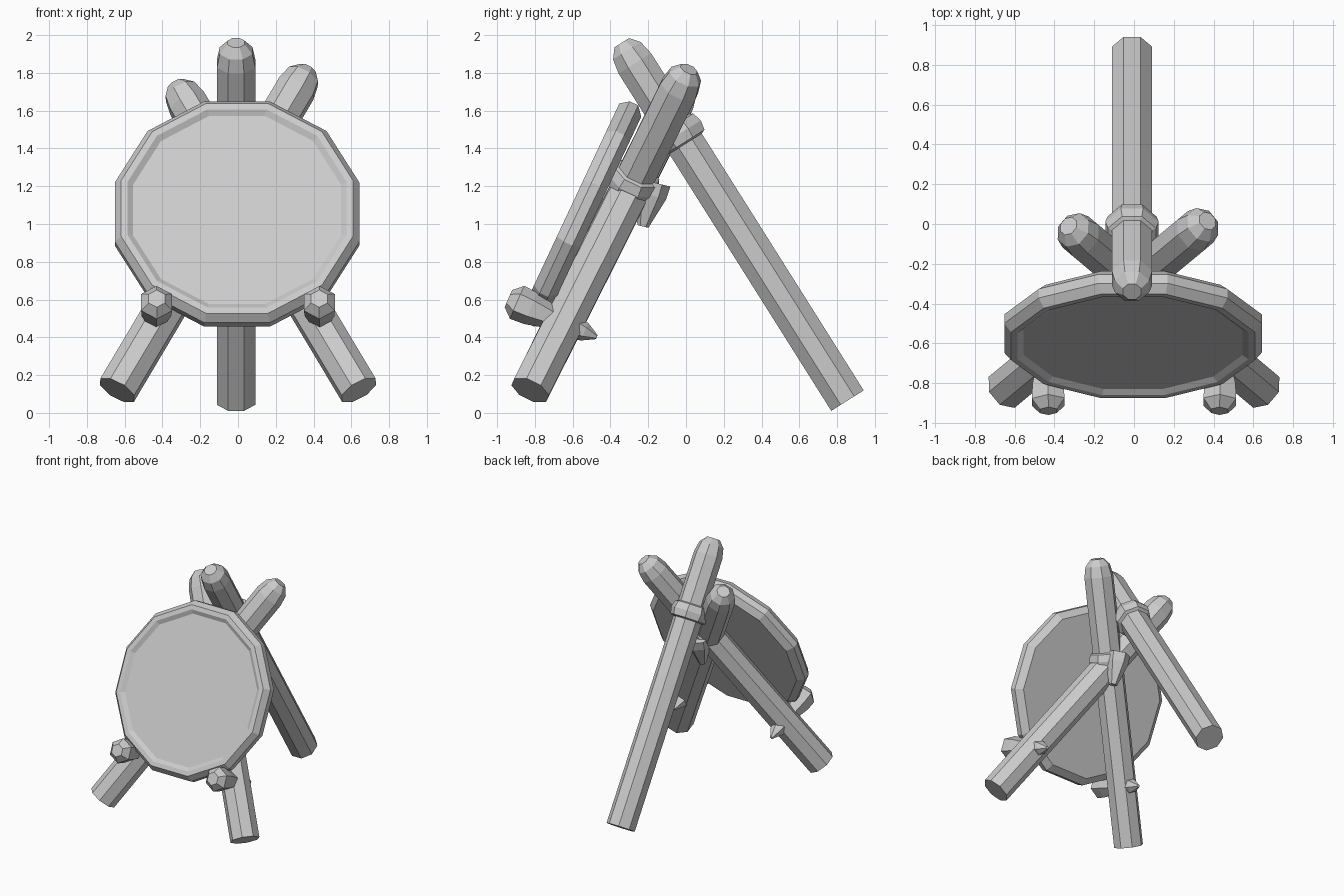
import bpy, bmesh, math
from mathutils import Vector

cube = bpy.data.objects.get("Cube")
if cube:
    bpy.data.objects.remove(cube, do_unlink=True)

grey = bpy.data.materials.new("plain grey")
grey.use_nodes = True
colour = (0.6, 0.6, 0.6, 1)
grey.diffuse_color = colour
grey.node_tree.nodes["Principled BSDF"].inputs["Base Color"].default_value = colour


def turned(name, start, end, profile, sides=8):
    """Faceted solid turned around the line start-end; profile = (radius, distance from start)."""
    start, end = Vector(start), Vector(end)
    turn = (end - start).to_track_quat('Z', 'Y')
    bm = bmesh.new()
    rings = []
    for radius, along in profile:
        ring = []
        for i in range(sides):
            a = math.tau * (i + 0.5) / sides
            p = Vector((radius * math.cos(a), radius * math.sin(a), along))
            ring.append(bm.verts.new(start + turn @ p))
        rings.append(ring)
    for low, high in zip(rings, rings[1:]):
        for i in range(sides):
            j = (i + 1) % sides
            bm.faces.new((low[i], low[j], high[j], high[i]))
    bm.faces.new(rings[0][::-1])
    bm.faces.new(rings[-1])
    bmesh.ops.recalc_face_normals(bm, faces=bm.faces)
    mesh = bpy.data.meshes.new(name)
    bm.to_mesh(mesh)
    bm.free()
    mesh.materials.append(grey)
    obj = bpy.data.objects.new(name, mesh)
    bpy.context.collection.objects.link(obj)
    return obj


def pole(name, foot, tip, radius=0.11):
    """Pole with a flat foot and a blunt rounded tip."""
    length = (Vector(tip) - Vector(foot)).length
    turned(name, foot, tip, [(radius, 0), (radius, length - 0.13),
                             (radius * 0.85, length - 0.05), (radius * 0.45, length)])


def binding(name, foot, tip, fraction, radius=0.145, half=0.065):
    """Rope collar around a pole."""
    foot, tip = Vector(foot), Vector(tip)
    mid = foot.lerp(tip, fraction)
    turned(name, mid, mid + tip - foot,
           [(0.1, -half), (radius - 0.01, -half * 0.8), (radius, 0),
            (radius - 0.015, half * 0.8), (0.1, half)])


# Three poles of the stand
back = ((-0.01, 0.855, 0.065), (-0.01, -0.34, 1.96))
right = ((-0.64, -0.825, 0.12), (0.37, 0.015, 1.82))
left = ((0.64, -0.825, 0.12), (-0.33, -0.01, 1.74))
pole("back_leg", *back)
pole("right_front_leg", *right)
pole("left_front_leg", *left)

# Rope bindings where the poles meet
binding("upper_binding", *back, 0.745)
binding("lower_binding", *right, 0.65)
turned("binding_knot", (0.01, -0.17, 1.22), (0.01, -0.23, 0.98),
       [(0.09, 0), (0.085, 0.07), (0.03, 0.24)], 6)

# Round target board with a raised rim
facing = Vector((0, -0.905, 0.425))
centre = Vector((-0.005, -0.555, 1.055))
turned("target_board", centre, centre + facing,
       [(0.62, -0.07), (0.67, -0.03), (0.67, 0.02), (0.635, 0.065),
        (0.6, 0.065), (0.57, 0.045)], 12)

# Pegs that hold the board, driven through the front legs
for side, x in (("right", -0.43), ("left", 0.43)):
    turned(side + "_peg", (x, -0.94, 0.605), (x * 1.02, -0.47, 0.40),
           [(0.05, 0), (0.095, 0.05), (0.09, 0.13), (0.06, 0.26),
            (0.04, 0.36), (0.06, 0.4), (0.05, 0.44), (0.012, 0.51)], 6)
